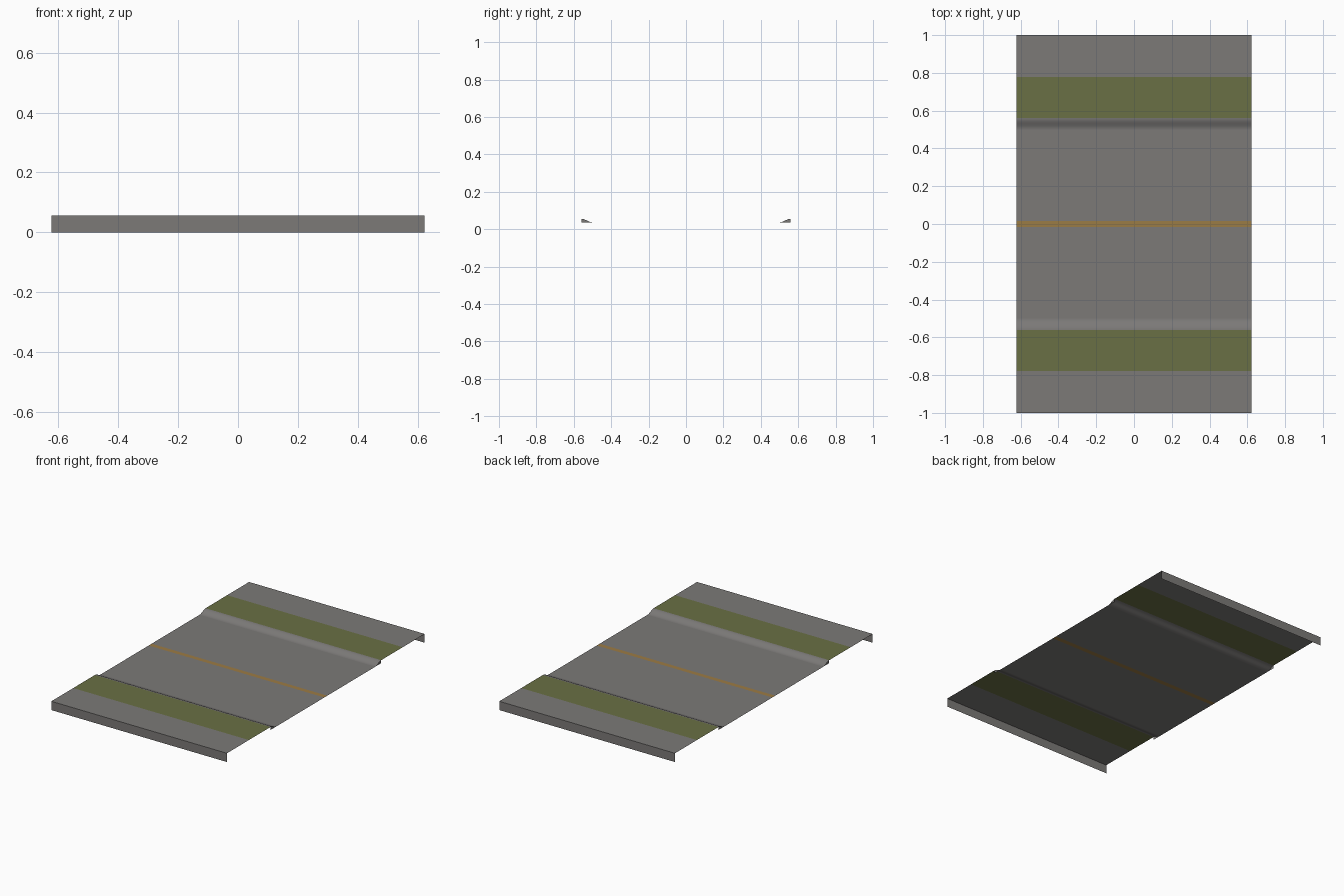
import bpy, bmesh, math

if "Cube" in bpy.data.objects:
    bpy.data.objects.remove(bpy.data.objects["Cube"])

HALF_X = 0.622
TOP, ROAD = 0.056, 0.037


def material(name, rgb):
    m = bpy.data.materials.new(name)
    m.diffuse_color = (*rgb, 1)
    m.use_nodes = True
    m.node_tree.nodes["Principled BSDF"].inputs["Base Color"].default_value = m.diffuse_color
    return m


GREY = material("concrete grey", (0.2, 0.193, 0.187))
OLIVE = material("grass olive", (0.144, 0.162, 0.058))
OCHRE = material("line ochre", (0.33, 0.2, 0.06))


def strip(name, profile, mat, smooth=False, caps=None):
    """Sweep an open (y, z) profile along x; caps adds end faces closed by the given extra points."""
    bm = bmesh.new()
    left = [bm.verts.new((-HALF_X, y, z)) for y, z in profile]
    right = [bm.verts.new((HALF_X, y, z)) for y, z in profile]
    for i in range(len(profile) - 1):
        f = bm.faces.new((left[i], right[i], right[i + 1], left[i + 1]))
        f.smooth = smooth
    if caps:
        for x, row in ((-HALF_X, left), (HALF_X, right)):
            extra = [bm.verts.new((x, y, z)) for y, z in caps]
            loop = row + extra
            bm.faces.new(loop[::-1] if x < 0 else loop)
    me = bpy.data.meshes.new(name)
    bm.to_mesh(me)
    bm.free()
    me.materials.append(mat)
    ob = bpy.data.objects.new(name, me)
    bpy.context.collection.objects.link(ob)
    return ob


def both_sides(name, profile, mat, **kw):
    """Make the strip on +y and its mirror on -y."""
    strip("back_" + name, profile, mat, **kw)
    caps = kw.pop("caps", None)
    flipped = [(-y, z) for y, z in reversed(profile)]
    strip("front_" + name, flipped, mat,
          caps=[(-y, z) for y, z in caps] if caps else None, **kw)


# Sunken road halves and the painted centre line
both_sides("road", [(0.015, ROAD), (0.5, ROAD)], GREY)
strip("centre_line", [(-0.015, ROAD), (0.015, ROAD)], OCHRE)

# Rounded kerbs with closed ends
kerb = []
for i in range(9):
    t = i / 8
    kerb.append((0.5 + 0.06 * t, ROAD + (TOP - ROAD) * (1 - math.cos(math.pi * t)) / 2))
both_sides("kerb", kerb, GREY, smooth=True, caps=[(0.56, ROAD)])

# Grass verges, pavements and outer skirts
both_sides("grass_verge", [(0.56, TOP), (0.778, TOP)], OLIVE)
both_sides("pavement", [(0.778, TOP), (1.0, TOP)], GREY)
both_sides("skirt", [(1.0, TOP), (1.0, 0.0)], GREY)
